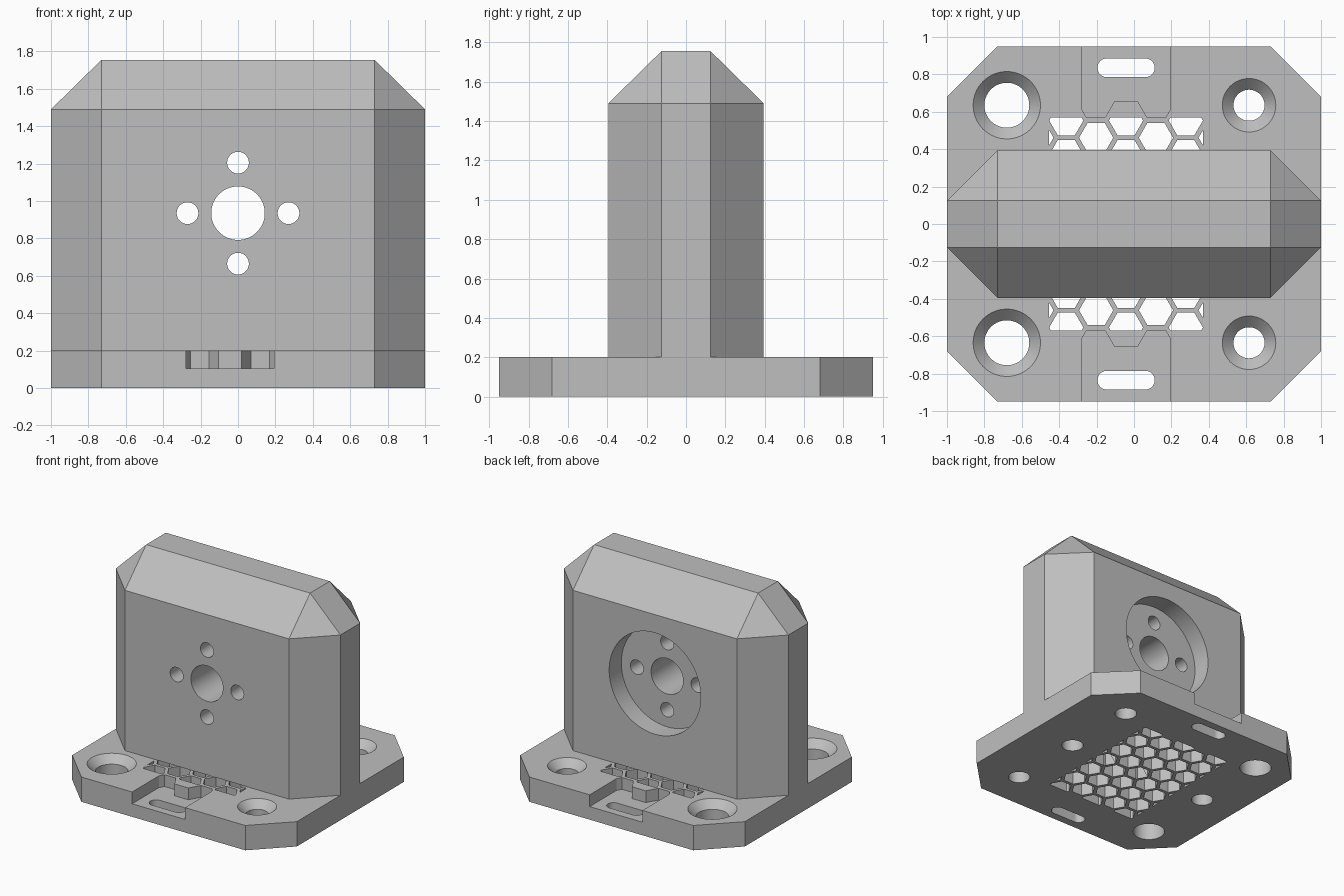
import bpy
import bmesh
from math import cos, sin, pi, radians, sqrt

cube = bpy.data.objects.get("Cube")
if cube:
    bpy.data.objects.remove(cube, do_unlink=True)

grey = bpy.data.materials.new("light_grey")
grey.use_nodes = True
GREY = (0.52, 0.52, 0.52, 1)
grey.diffuse_color = GREY
grey.node_tree.nodes["Principled BSDF"].inputs["Base Color"].default_value = GREY

PLATE_TOP = 0.20
HOLE_Z = 0.935
GRID_X = -0.0425      # centre line of grid, slots and notches
GRID_HALF_X = 0.4125
GRID_HALF_Y = 0.57


def prism(bm, outline, z0, z1):
    """Extrude a counter-clockwise outline between two heights."""
    face = bm.faces.new([bm.verts.new((x, y, z0)) for x, y in outline])
    top = bmesh.ops.extrude_face_region(bm, geom=[face])["geom"]
    for v in top:
        if isinstance(v, bmesh.types.BMVert):
            v.co.z = z1


def circle(cx, cy, r, n=64, start=0.0, sweep=2 * pi):
    return [(cx + r * cos(start + sweep * i / n), cy + r * sin(start + sweep * i / n))
            for i in range(n)]


def octagon(hx, hy, c):
    q = [(hx, hy - c), (hx - c, hy)]
    return (q + [(-x, y) for x, y in reversed(q)] + [(-x, -y) for x, y in q]
            + [(x, -y) for x, y in reversed(q)])


def rod(bm, x, z, r, y0, y1):
    """Cylinder along y."""
    part = bmesh.new()
    prism(part, circle(x, -z, r), y0, y1)
    for v in part.verts:
        v.co = (v.co.x, v.co.z, -v.co.y)
    mesh = bpy.data.meshes.new("rod")
    part.to_mesh(mesh)
    part.free()
    bm.from_mesh(mesh)
    bpy.data.meshes.remove(mesh)


def make(name, bm):
    bmesh.ops.recalc_face_normals(bm, faces=bm.faces)
    mesh = bpy.data.meshes.new(name)
    bm.to_mesh(mesh)
    bm.free()
    obj = bpy.data.objects.new(name, mesh)
    bpy.context.collection.objects.link(obj)
    mesh.materials.append(grey)
    return obj


def cut(target, bm):
    """Subtract the shapes in bm from target and discard them."""
    cutter = make("cutter", bm)
    cutter.hide_render = True
    mod = target.modifiers.new("cut", 'BOOLEAN')
    mod.operation = 'DIFFERENCE'
    mod.solver = 'EXACT'
    mod.object = cutter
    with bpy.context.temp_override(object=target, active_object=target):
        bpy.ops.object.modifier_apply(modifier=mod.name)
    bpy.data.objects.remove(cutter, do_unlink=True)


# Base plate with clipped corners
bm = bmesh.new()
prism(bm, octagon(1, 0.95, 0.27), 0, PLATE_TOP)
base = make("base_plate", bm)

# Upright wall, chamfered on every outer edge
bm = bmesh.new()
lower = octagon(1, 0.395, 0.27)
for x, y in lower:
    bm.verts.new((x, y, PLATE_TOP))
    bm.verts.new((x, y, 1.49))
for x in (-0.73, 0.73):
    for y in (-0.125, 0.125):
        bm.verts.new((x, y, 1.755))
bmesh.ops.convex_hull(bm, input=bm.verts)
bmesh.ops.dissolve_limit(bm, angle_limit=radians(1), verts=bm.verts, edges=bm.edges)
wall = make("upright_wall", bm)

# Round recess in the back of the wall
bm = bmesh.new()
rod(bm, 0, HOLE_Z, 0.408, 0.24, 0.6)
cut(wall, bm)

# Shaft hole and four screw holes through the wall
bm = bmesh.new()
rod(bm, 0, HOLE_Z, 0.143, -0.6, 0.6)
for i in range(4):
    a = i * pi / 2
    rod(bm, 0.27 * cos(a), HOLE_Z + 0.27 * sin(a), 0.058, -0.6, 0.6)
cut(wall, bm)

# Blind holes running up from the underside into the wall
for target in (base, wall):
    bm = bmesh.new()
    for x in (-0.68, 0.615):
        prism(bm, circle(x, 0, 0.082), -0.1, 0.6)
    cut(target, bm)

# Countersunk corner holes
bm = bmesh.new()
for x, r in ((-0.68, 0.12), (0.615, 0.083)):
    for y in (-0.635, 0.635):
        rings = []
        for radius, z in ((r, -0.1), (r, 0.14), (r + 0.06, PLATE_TOP), (r + 0.06, 0.3)):
            rings.append([bm.verts.new((px, py, z)) for px, py in circle(x, y, radius)])
        for a, b in zip(rings, rings[1:]):
            for i in range(len(a)):
                j = (i + 1) % len(a)
                bm.faces.new((a[i], a[j], b[j], b[i]))
        bm.faces.new(rings[0])
        bm.faces.new(rings[-1])
cut(base, bm)

# Hexagonal ventilation grid, trimmed to a rectangle
PITCH, RIB = 0.1845, 0.026
hole_r = (PITCH - RIB) / sqrt(3)
bm = bmesh.new()
for col in range(-3, 4):
    for row in range(-3, 4):
        y = (row + 0.5 * (col % 2)) * PITCH
        if abs(y) < GRID_HALF_Y:
            x = GRID_X + col * PITCH * sqrt(3) / 2
            prism(bm, circle(x, y, hole_r, 6), -0.1, PLATE_TOP + 0.1)
for axis, mid, half in ((0, GRID_X, GRID_HALF_X), (1, 0, GRID_HALF_Y)):
    for side in (-1, 1):
        co, no = [0, 0, 0], [0, 0, 0]
        co[axis], no[axis] = mid + side * half, side
        bmesh.ops.bisect_plane(bm, geom=bm.verts[:] + bm.edges[:] + bm.faces[:],
                               plane_co=co, plane_no=no, clear_outer=True)
        bmesh.ops.holes_fill(bm, edges=[e for e in bm.edges if e.is_boundary], sides=0)
cut(base, bm)

# Edge notches that leave half a hexagonal boss standing
boss_y = 3 * PITCH
boss_a = PITCH / 2 - RIB / 2 + RIB
boss_r = boss_a * 2 / sqrt(3)
half = [(0.235, 1.1), (0.235, 0.61), (0.212, 0.57),
        (boss_r - (0.57 - boss_y) / sqrt(3), 0.57), (boss_r / 2, boss_y + boss_a)]
notch = half + [(-x, y) for x, y in reversed(half)]
bm = bmesh.new()
for side in (-1, 1):
    prism(bm, [(GRID_X + x, side * y) for x, y in notch], 0.105, 0.4)
cut(base, bm)

# Strap slots through the notch floors
bm = bmesh.new()
for y in (-0.835, 0.835):
    right = circle(GRID_X + 0.103, y, 0.05, 24, -pi / 2, pi) + [(GRID_X + 0.103, y + 0.05)]
    left = circle(GRID_X - 0.103, y, 0.05, 24, pi / 2, pi) + [(GRID_X - 0.103, y - 0.05)]
    prism(bm, right + left, -0.1, 0.3)
cut(base, bm)

# Smooth the round holes and keep the edges sharp
for obj in (base, wall):
    bpy.ops.object.select_all(action='DESELECT')
    obj.select_set(True)
    bpy.context.view_layer.objects.active = obj
    bpy.ops.object.shade_smooth_by_angle(angle=radians(25))
